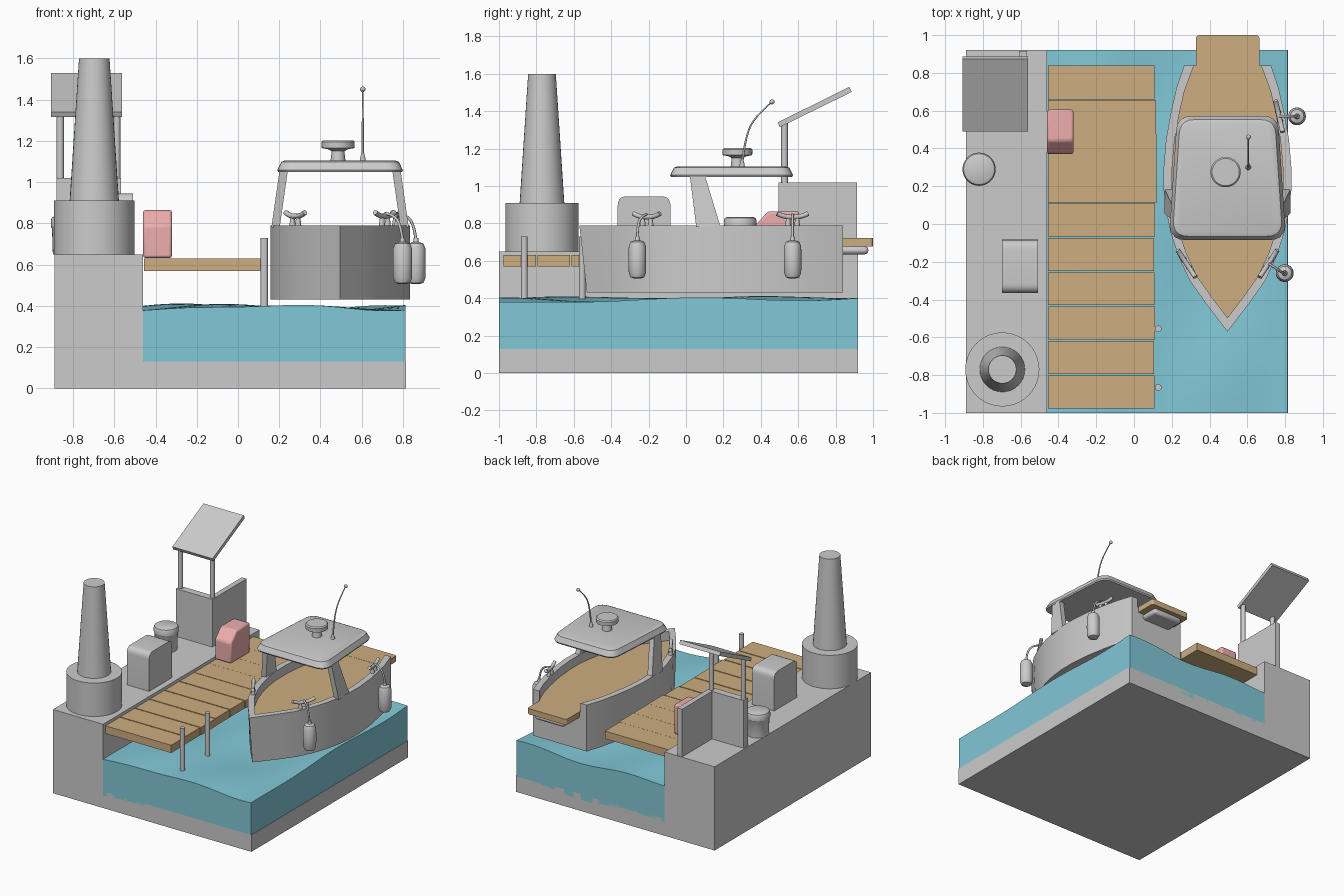
import bpy, bmesh, math, random
from mathutils import Vector

if "Cube" in bpy.data.objects:
    bpy.data.objects.remove(bpy.data.objects["Cube"])

random.seed(4)


def material(name, rgb):
    m = bpy.data.materials.new(name)
    m.diffuse_color = (*rgb, 1)
    m.use_nodes = True
    m.node_tree.nodes["Principled BSDF"].inputs["Base Color"].default_value = m.diffuse_color
    return m


WOOD = material("wood", (0.62, 0.42, 0.22))
SEA = material("sea", (0.22, 0.58, 0.68))
RED = material("red", (0.85, 0.42, 0.42))


def activate(ob):
    bpy.ops.object.select_all(action='DESELECT')
    ob.select_set(True)
    bpy.context.view_layer.objects.active = ob


def finish(name, bm, mat=None, bevel=0, angle=30):
    bmesh.ops.recalc_face_normals(bm, faces=bm.faces)
    me = bpy.data.meshes.new(name)
    bm.to_mesh(me)
    bm.free()
    ob = bpy.data.objects.new(name, me)
    bpy.context.collection.objects.link(ob)
    if mat:
        me.materials.append(mat)
    activate(ob)
    bpy.ops.object.shade_smooth_by_angle(angle=math.radians(angle))
    if bevel:
        b = ob.modifiers.new("bevel", 'BEVEL')
        b.width, b.segments = bevel, 2
    return ob


def loft(name, rings, mat=None, bevel=0, angle=30):
    """Closed skin through equal-length rings of points, capped at both ends."""
    bm = bmesh.new()
    vs = [[bm.verts.new(p) for p in r] for r in rings]
    n = len(vs[0])
    for a, b in zip(vs, vs[1:]):
        for i in range(n):
            j = (i + 1) % n
            bm.faces.new((a[i], a[j], b[j], b[i]))
    bm.faces.new(vs[0])
    bm.faces.new(vs[-1])
    return finish(name, bm, mat, bevel, angle)


def prism(name, pts, lo, hi, axis='z', mat=None, bevel=0):
    place = {'x': lambda a, b, t: (t, a, b), 'y': lambda a, b, t: (a, t, b),
             'z': lambda a, b, t: (a, b, t)}[axis]
    return loft(name, [[place(a, b, t) for a, b in pts] for t in (lo, hi)], mat, bevel)


def box(name, x, y, z, mat=None, bevel=0):
    return prism(name, [(x[0], y[0]), (x[1], y[0]), (x[1], y[1]), (x[0], y[1])], *z, 'z', mat, bevel)


def lathe(name, profile, cx, cy, n=32):
    return loft(name, [[(cx + r * math.cos(k * math.tau / n), cy + r * math.sin(k * math.tau / n), z)
                        for k in range(n)] for r, z in profile])


def rounded(pts, radii, n=5):
    """Round each corner of a 2D polygon; radius 0 keeps it sharp."""
    out = []
    for i, (p, r) in enumerate(zip(pts, radii)):
        p, a, b = Vector(p), Vector(pts[i - 1]), Vector(pts[(i + 1) % len(pts)])
        if not r:
            out.append(tuple(p))
            continue
        a, b = p + (a - p).normalized() * r, p + (b - p).normalized() * r
        for k in range(n + 1):
            t = k / n
            out.append(tuple(a * (1 - t) ** 2 + p * 2 * t * (1 - t) + b * t * t))
    return out


def tube(name, pts, r, tip=1.0):
    cu = bpy.data.curves.new(name, 'CURVE')
    cu.dimensions, cu.bevel_depth, cu.bevel_resolution, cu.use_fill_caps = '3D', r, 2, True
    s = cu.splines.new('NURBS')
    s.points.add(len(pts) - 1)
    for i, p in enumerate(pts):
        s.points[i].co = (*p, 1)
        s.points[i].radius = 1 + (tip - 1) * i / (len(pts) - 1)
    s.use_endpoint_u, s.order_u, s.resolution_u = True, 3, 6
    ob = bpy.data.objects.new(name, cu)
    bpy.context.collection.objects.link(ob)
    activate(ob)
    bpy.ops.object.convert(target='MESH')


# Quay and sea bed in one L-shaped block
prism("quay_and_seabed", [(-.89, 0), (.815, 0), (.815, .13), (-.46, .13), (-.46, .65), (-.89, .65)],
      -1, .92, 'y')


# Water slab with a rippled surface
def ripple(x, y):
    return .012 * math.sin(5.5 * x + 1.2 * y + 2.1) + .007 * math.sin(9 * x - 4.3 * y) + .006 * math.sin(6 * y + x)


NX, NY = 26, 38
bm = bmesh.new()
grids = []
for z in (.108, .39):
    grids.append([[bm.verts.new((x, y, z + ripple(x, y))) for y in [-1 + 1.92 * j / NY for j in range(NY + 1)]]
                  for x in [-.46 + 1.272 * i / NX for i in range(NX + 1)]])
for g in grids:
    for i in range(NX):
        for j in range(NY):
            bm.faces.new((g[i][j], g[i + 1][j], g[i + 1][j + 1], g[i][j + 1]))
lo, hi = grids
for i in range(NX):
    for j in (0, NY):
        bm.faces.new((lo[i][j], lo[i + 1][j], hi[i + 1][j], hi[i][j]))
for j in range(NY):
    for i in (0, NX):
        bm.faces.new((lo[i][j], lo[i][j + 1], hi[i][j + 1], hi[i][j]))
finish("water", bm, SEA)

# Jetty planks and mooring posts
for k in range(10):
    y = -.98 + .182 * k
    gap = .008 if k < 6 else .001
    box(f"plank_{k + 1}", (-.455, .113 + random.uniform(-.008, .008)), (y + gap / 2, y + .182 - gap / 2),
        (.57, .63), WOOD)
for k, y in enumerate((-.865, -.555)):
    lathe(f"mooring_post_{k + 1}", [(.018, .3), (.018, .73)], .128, y, 16)

# Lighthouse
lathe("lighthouse_base", [(.196, .65), (.196, .91)], -.697, -.77, 40)
lathe("lighthouse_tower", [(.12, .90), (.074, 1.6)], -.697, -.77, 32)

# Cabinet, barrel and red chest
prism("cabinet", rounded([(-.365, .65), (-.083, .65), (-.083, .945), (-.365, .945)], (0, 0, .05, .05)),
      -.70, -.508, 'x')
lathe("barrel", [(.078, .65), (.082, .775), (.088, .785), (.088, .815), (.082, .829), (.07, .835)], -.82, .29)
prism("red_chest", [(.37, .632), (.605, .632), (.605, .865), (.44, .865), (.37, .79)],
      -.46, -.32, 'x', RED, .012)

# Shelter: two low walls, posts and tilted roof
prism("shelter_walls", [(-.88, .495), (-.567, .495), (-.567, .915), (-.608, .915), (-.608, .55), (-.88, .55)],
      .65, 1.02)
for k, x in enumerate((-.862, -.588)):
    lathe(f"shelter_post_{k + 1}", [(.018, 1.0), (.018, 1.345)], x, .527, 16)
prism("shelter_roof", [(.502, 1.315), (.49, 1.34), (.873, 1.53), (.886, 1.503)], -.908, -.562, 'x')

# Boat hull: side outline from stern to bow, mirrored, with an inset gunwale open at the stern
CX = .495
half = [(.23, .84), (.27, .72), (.298, .6), (.325, .45), (.338, .3), (.338, .18), (.325, .07), (.3, -.05),
        (.26, -.17), (.2, -.3), (.115, -.42), (0, -.57)]
outer = [Vector((CX + h, y)) for h, y in half] + [Vector((CX - h, y)) for h, y in half[-2::-1]]
inner = []
for i, p in enumerate(outer):
    dirs = [(outer[j + 1] - outer[j]).normalized() for j in (i - 1, i) if 0 <= j < len(outer) - 1]
    norms = [Vector((d.y, -d.x)) for d in dirs]
    if len(norms) == 1:
        off = Vector((.05 / norms[0].x, 0))
    else:
        m = (norms[0] + norms[1]).normalized()
        off = m * .045 / m.dot(norms[0])
    inner.append(p + off)
sign = 1 if abs(inner[0].x - CX) < abs(outer[0].x - CX) else -1
inner = [p + sign * (q - p) for p, q in zip(outer, inner)]
bm = bmesh.new()
rows = [[bm.verts.new((p.x, p.y + max(0, -p.y) * rake, z)) for p in line]
        for line, z, rake in ((outer, .43, .07), (outer, .79, 0), (inner, .79, 0), (inner, .7, 0))]
for a, b in zip(rows, rows[1:]):
    for i in range(len(outer) - 1):
        bm.faces.new((a[i], a[i + 1], b[i + 1], b[i]))
bm.faces.new(rows[0])
bm.faces.new(rows[3])
bm.faces.new([r[0] for r in rows] + [r[-1] for r in reversed(rows)])
finish("boat_hull", bm, angle=15)

# Deck with stern platform and its support
prism("boat_deck", [tuple(p) for p in inner], .695, .72, 'z', WOOD)
prism("stern_platform", rounded([(.328, .8), (.664, .8), (.664, 1), (.328, 1)], (0, 0, .02, .02)),
      .677, .721, 'z', WOOD)
box("platform_support", (.37, .62), (.82, .975), (.635, .678), None, .018)

# Cabin pillars and roof
for side, s in (("left", -1), ("right", 1)):
    loft(f"cabin_pillar_{side}",
         [[(CX + s * (h + dx), y, z) for dx, y in ((0, a), (0, b), (-.04, b), (-.04, a))]
          for h, a, b, z in ((.333, .055, .185, .78), (.293, .02, .1, 1.06))])
rim = rounded([(.185, -.085), (.805, -.085), (.762, .572), (.228, .572)], (.09, .09, .08, .08))
loft("cabin_roof", [[(CX + (x - CX) * s, .245 + (y - .245) * s, z) for x, y in rim]
                    for s, z in ((.985, 1.048), (1, 1.058), (.94, 1.098), (.89, 1.104))])

# Radar and whip aerial
lathe("radar", [(.037, 1.095), (.031, 1.15), (.05, 1.16), (.079, 1.165), (.08, 1.195), (.072, 1.203)], .485, .275)
lathe("aerial_base", [(.016, 1.095), (.012, 1.12), (.007, 1.14)], .605, .3, 16)
tube("aerial", [(.605, .3, 1.12), (.605, .315, 1.25), (.605, .365, 1.37), (.605, .46, 1.45)], .006, .6)
lathe("aerial_tip", [(.013 * math.sin(a) + .0005, 1.45 - .013 * math.cos(a))
                     for a in [math.pi * k / 8 for k in range(9)]], .605, .46, 16)

# Cleats along the gunwale
for k, (x, y, dx, dy) in enumerate(((.278, -.21, -.55, .84), (.712, -.21, .55, .84), (.768, .57, -.22, .97))):
    P = lambda t, z: (x + dx * t, y + dy * t, z)
    tube(f"cleat_horn_{k + 1}", [P(-.085, .853), P(-.055, .838), P(0, .833), P(.055, .838), P(.085, .853)], .013)
    for j, t in enumerate((-.025, .025)):
        lathe(f"cleat_foot_{k + 1}_{j + 1}", [(.016, .785), (.01, .83)], *P(t, 0)[:2], 12)

# Fenders hanging from ropes
for k, (x, y, cx, cy) in enumerate(((.798, -.26, .712, -.21), (.863, .57, .768, .57))):
    lathe(f"fender_{k + 1}", [(.015, .505), (.036, .512), (.046, .535), (.047, .6), (.046, .678), (.036, .702),
                              (.014, .71), (.011, .73)], x, y, 24)
    tube(f"fender_rope_{k + 1}", [(cx, cy, .848), (cx * .6 + x * .4, cy * .6 + y * .4, .845),
                                  (x - .01, y, .80), (x, y, .72)], .007)
